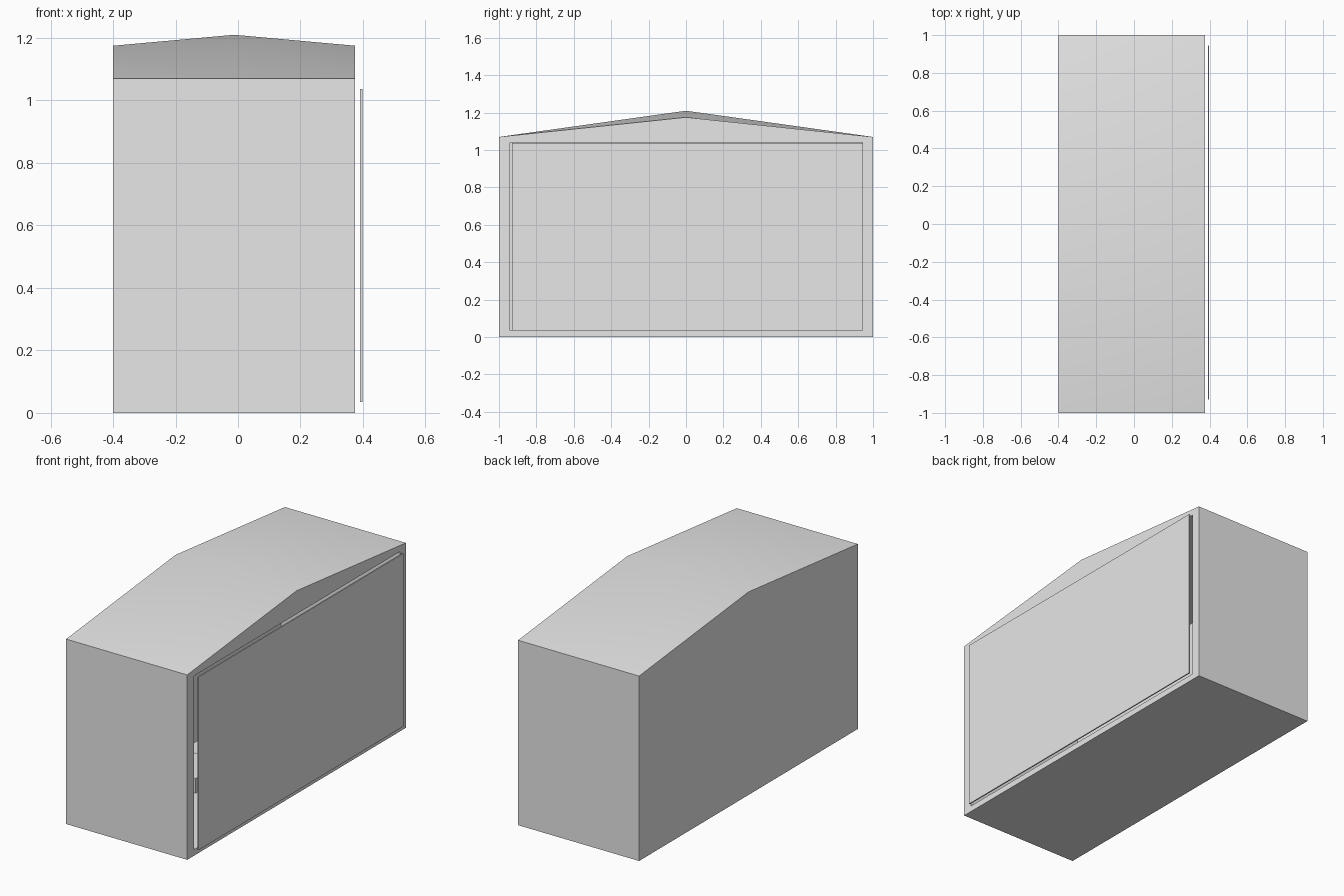
import bpy
import bmesh
from math import radians

cube = bpy.data.objects.get("Cube")
if cube:
    bpy.data.objects.remove(cube, do_unlink=True)

grey = bpy.data.materials.new("plain_grey")
grey.use_nodes = True
colour = (0.8, 0.8, 0.8, 1.0)
grey.diffuse_color = colour
grey.node_tree.nodes["Principled BSDF"].inputs["Base Color"].default_value = colour


def finish(name, bm):
    """Turn a bmesh into a grey object with sharp corners."""
    bmesh.ops.recalc_face_normals(bm, faces=bm.faces)
    mesh = bpy.data.meshes.new(name)
    bm.to_mesh(mesh)
    bm.free()
    mesh.materials.append(grey)
    obj = bpy.data.objects.new(name, mesh)
    bpy.context.collection.objects.link(obj)
    bpy.ops.object.select_all(action="DESELECT")
    obj.select_set(True)
    bpy.context.view_layer.objects.active = obj
    bpy.ops.object.shade_smooth_by_angle(angle=radians(30))
    return obj


def box(name, low, high):
    bm = bmesh.new()
    bmesh.ops.create_cube(bm, size=1)
    for v in bm.verts:
        for i in range(3):
            v.co[i] = high[i] if v.co[i] > 0 else low[i]
    return finish(name, bm)


def ring(bm, x, points):
    return [bm.verts.new((x, y, z)) for y, z in points]


def bridge(bm, a, b):
    for i in range(len(a)):
        j = (i + 1) % len(a)
        bm.faces.new((a[i], a[j], b[j], b[i]))


def gable(peak):
    return [(-1, 0), (1, 0), (1, 1.07), (0, peak), (-1, 1.07)]


# Housing: gabled shell, slightly crowned in the middle, with a pocket in one side
opening = [(-0.94, 0.035), (0.945, 0.035), (0.945, 1.04), (-0.94, 1.04)]
bm = bmesh.new()
back = ring(bm, -0.4, gable(1.175))
crown = ring(bm, -0.012, gable(1.21))
face = ring(bm, 0.375, gable(1.175))
rim = ring(bm, 0.375, opening)
pocket = ring(bm, -0.385, opening)
bm.faces.new(back)
bridge(bm, back, crown)
bridge(bm, crown, face)
o0, o1, o2, o3, o4 = face
i0, i1, i2, i3 = rim
for loop in ((o0, o1, i1, i0), (o1, o2, i2, i1),
             (o2, o3, o4, i3, i2), (o4, o0, i0, i3)):
    bm.faces.new(loop)
bridge(bm, rim, pocket)
bm.faces.new(pocket)
finish("housing", bm)

# Thin cover panel standing just off the opening
box("cover_panel", (0.391, -0.93, 0.035), (0.398, 0.945, 1.037))

# Low fitting on the pocket floor
box("inner_block", (-0.22, -0.36, 0.035), (-0.02, -0.1, 0.12))
